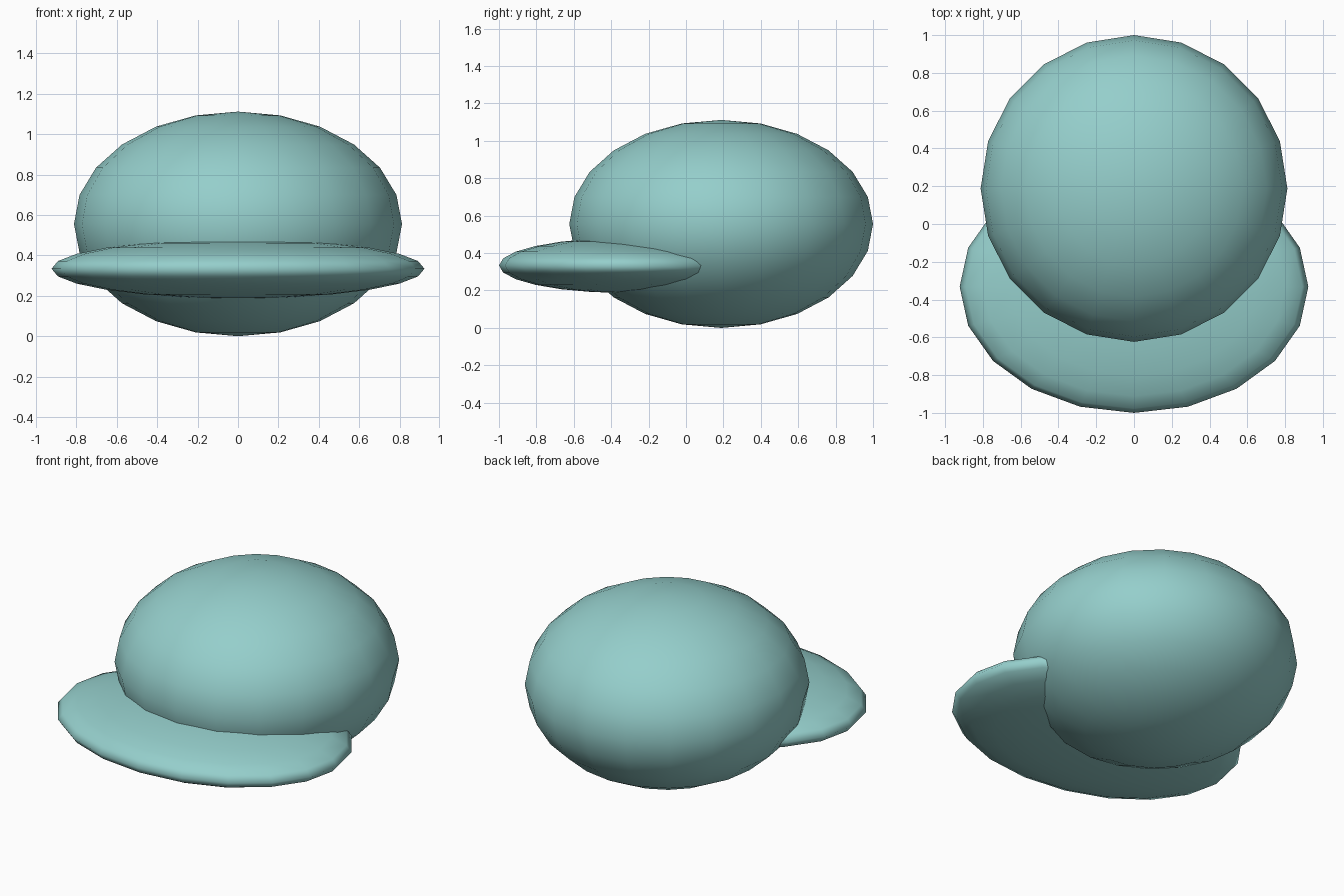
import bpy

if "Cube" in bpy.data.objects:
    bpy.data.objects.remove(bpy.data.objects["Cube"])

mat = bpy.data.materials.new("teal")
mat.diffuse_color = (0.30, 0.62, 0.60, 1)
mat.use_nodes = True
mat.node_tree.nodes["Principled BSDF"].inputs["Base Color"].default_value = mat.diffuse_color


def ellipsoid(name, centre, radii):
    bpy.ops.mesh.primitive_uv_sphere_add(segments=20, ring_count=12, radius=1, location=centre)
    ob = bpy.context.object
    ob.name = name
    ob.scale = radii
    bpy.ops.object.transform_apply(location=False, rotation=False, scale=True)
    bpy.ops.object.shade_smooth()
    ob.data.materials.append(mat)
    return ob


# Rounded cap crown
ellipsoid("crown", (0, 0.188, 0.556), (0.812, 0.812, 0.556))

# Flat brim, pushed into the front of the crown
ellipsoid("brim", (0, -0.332, 0.334), (0.923, 0.668, 0.147))
